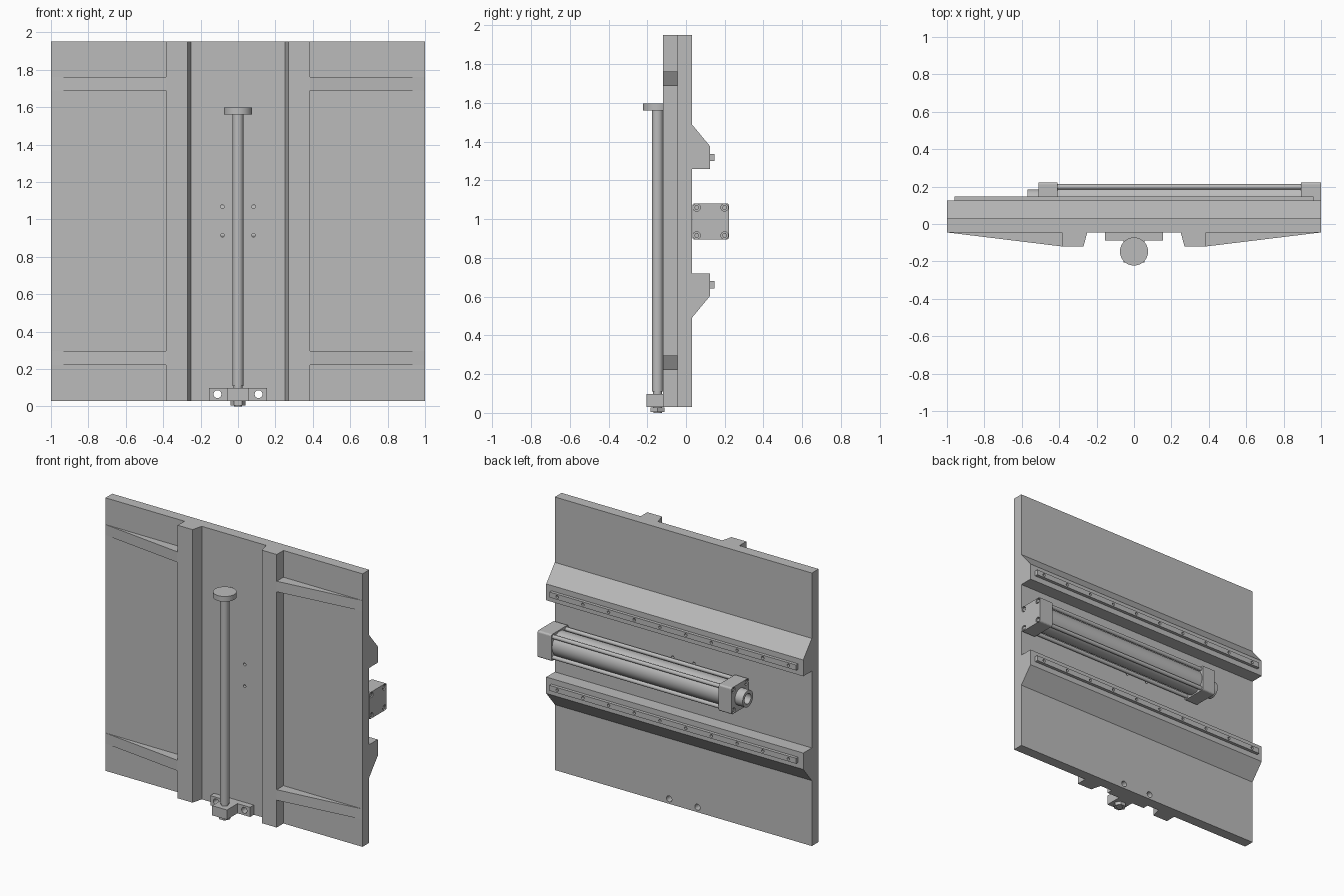
import bpy, bmesh, math
from mathutils import Vector

if "Cube" in bpy.data.objects:
    bpy.data.objects.remove(bpy.data.objects["Cube"])

grey = bpy.data.materials.new("machine grey")
grey.use_nodes = True
COLOUR = (0.5, 0.5, 0.5, 1)
grey.diffuse_color = COLOUR
grey.node_tree.nodes["Principled BSDF"].inputs["Base Color"].default_value = COLOUR


def place(axis, u, v, w):
    """Profile point (u, v) at distance w along the axis."""
    return {"x": (w, u, v), "y": (u, w, v), "z": (u, v, w)}[axis]


def prism(name, pts, axis, a, b, round_by=0):
    """Extrude a closed profile along an axis from a to b."""
    bm = bmesh.new()
    face = bm.faces.new([bm.verts.new(place(axis, u, v, a)) for u, v in pts])
    new = bmesh.ops.extrude_face_region(bm, geom=[face])["geom"]
    shift = Vector(place(axis, 0, 0, b - a))
    bmesh.ops.translate(bm, vec=shift, verts=[g for g in new if isinstance(g, bmesh.types.BMVert)])
    if round_by:
        along = [e for e in bm.edges
                 if abs((e.verts[0].co - e.verts[1].co).normalized().dot(shift.normalized())) > 0.99]
        bmesh.ops.bevel(bm, geom=along, offset=round_by, segments=4, profile=0.5, affect="EDGES")
    bmesh.ops.recalc_face_normals(bm, faces=bm.faces)
    mesh = bpy.data.meshes.new(name)
    bm.to_mesh(mesh)
    bm.free()
    mesh.materials.append(grey)
    obj = bpy.data.objects.new(name, mesh)
    bpy.context.collection.objects.link(obj)
    return obj


def box(name, x, y, z, round_by=0):
    return prism(name, [(y[0], z[0]), (y[1], z[0]), (y[1], z[1]), (y[0], z[1])], "x", *x, round_by)


def rod(name, axis, centre, r, a, b, sides=40):
    ring = [2 * math.pi * i / sides for i in range(sides)]
    obj = prism(name, [(centre[0] + r * math.cos(t), centre[1] + r * math.sin(t)) for t in ring], axis, a, b)
    smooth(obj)
    return obj


def smooth(obj):
    bpy.ops.object.select_all(action="DESELECT")
    obj.select_set(True)
    bpy.context.view_layer.objects.active = obj
    bpy.ops.object.shade_smooth_by_angle(angle=math.radians(32))


def drill(obj, cutters):
    """Cut the drills out of obj, then throw the drills away."""
    bpy.context.view_layer.objects.active = obj
    for c in cutters:
        c.hide_render = True
        m = obj.modifiers.new("hole", "BOOLEAN")
        m.operation, m.solver, m.object = "DIFFERENCE", "EXACT", c
        bpy.ops.object.modifier_apply(modifier=m.name)
    for c in cutters:
        bpy.data.objects.remove(c)


BACK, FACE, RIB = 0.03, -0.045, -0.12
BOTTOM, TOP = 0.03, 1.95
SIDES = (("left", 1), ("right", -1))
MOUNT_X, MOUNT_Z = 0.11, 0.065

# Main plate with through holes
plate = box("plate", (-1, 1), (FACE, BACK), (BOTTOM, TOP))
holes = [rod("drill", "y", (s * 0.083, z), 0.01, -0.2, 0.2, 16) for _, s in SIDES for z in (0.915, 1.068)]
holes += [rod("drill", "y", (s * MOUNT_X, MOUNT_Z), 0.021, -0.2, 0.2, 24) for _, s in SIDES]
drill(plate, holes)

# Front ribs with slanted inner walls, and tapering gussets
for side, s in SIDES:
    prism(side + "_rib", [(s * 0.25, FACE), (s * 0.27, RIB), (s * 0.385, RIB), (s * 0.385, FACE)],
          "z", BOTTOM, TOP)
    for level, z in (("lower", 0.222), ("upper", 1.688)):
        prism(f"{side}_{level}_gusset", [(s * 0.385, RIB), (s * 0.385, FACE), (s, FACE)], "z", z, z + 0.074)

# Rear beams, mirrored about the middle height, with drilled guide rails
MID = 0.99
for level, s in (("upper", 1), ("lower", -1)):
    beam = [(BACK, 0.27), (0.125, 0.27), (0.125, 0.385), (BACK, 0.5)]
    prism(level + "_beam", [(y, MID + s * h) for y, h in beam], "x", -1, 1)
    zc = MID + s * 0.328
    rail = box(level + "_guide_rail", (-0.96, 0.96), (0.125, 0.147), (zc - 0.019, zc + 0.019))
    drill(rail, [rod("drill", "y", (-0.9 + 0.2 * i, zc), 0.01, 0.132, 0.2, 12) for i in range(10)])

# Rear cylinder: end blocks with sunk screws
CY, CZ, SCREW = 0.127, 0.988, 0.072
corners = [(CY + a * SCREW, CZ + b * SCREW) for a in (-1, 1) for b in (-1, 1)]
for name, x0, x1, outer in (("rear", 0.893, 1.0, 1), ("nose", -0.51, -0.41, -1)):
    block = box(name + "_end_block", (x0, x1), (0.033, 0.222), (0.895, 1.082), 0.012)
    end = x1 if outer > 0 else x0
    drill(block, [rod("drill", "x", c, 0.019, end - outer * 0.015, end + outer * 0.02, 20) for c in corners])
    for i, c in enumerate(corners):
        rod(f"{name}_screw_{i + 1}", "x", c, 0.013, end - outer * 0.02, end - outer * 0.003, 6)

# Barrel, tie rods and hollow nose
rod("barrel", "x", (CY, CZ), 0.085, -0.42, 0.9, 64)
for i, c in enumerate(corners):
    rod(f"tie_rod_{i + 1}", "x", c, 0.014, -0.42, 0.9, 16)
nose = rod("nose_collar", "x", (CY, CZ), 0.058, -0.57, -0.5)
drill(nose, [rod("drill", "x", (CY, CZ), 0.036, -0.6, -0.52)])
smooth(nose)

# Front spindle
AXIS = (0, -0.147)
rod("spindle", "z", AXIS, 0.029, 0.11, 1.565)
rod("spindle_neck", "z", AXIS, 0.023, 0.025, 0.12)
rod("spindle_cap", "z", AXIS, 0.075, 1.56, 1.597, 64)
rod("spindle_nut", "z", AXIS, 0.041, 0.005, 0.028, 6)
rod("spindle_tip", "z", AXIS, 0.022, 0, 0.03, 24)

# Spindle bracket: flange with a boss
bracket = prism("bracket", [(-0.155, FACE), (-0.155, -0.087), (-0.057, -0.087), (-0.057, -0.205),
                            (0.057, -0.205), (0.057, -0.087), (0.155, -0.087), (0.155, FACE)],
                "z", BOTTOM, 0.098)
drill(bracket, [rod("drill", "y", (s * MOUNT_X, MOUNT_Z), 0.021, -0.2, 0.2, 24) for _, s in SIDES])
